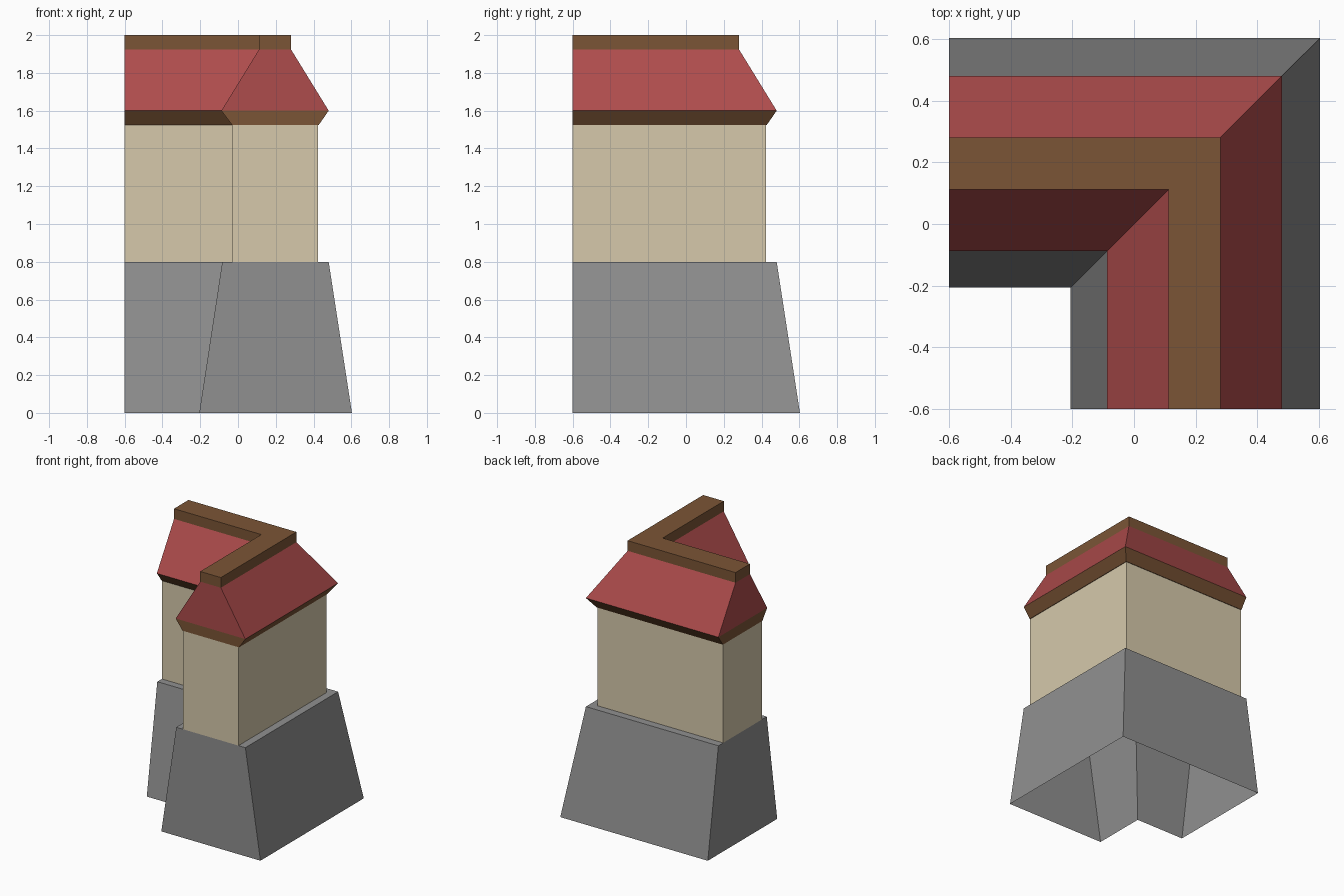
import bpy
import bmesh

cube = bpy.data.objects.get("Cube")
if cube:
    bpy.data.objects.remove(cube, do_unlink=True)

END = -0.6  # where both wings are cut off


def material(name, srgb):
    rgba = [((c / 255 + 0.055) / 1.055) ** 2.4 for c in srgb] + [1.0]
    mat = bpy.data.materials.new(name)
    mat.use_nodes = True
    mat.diffuse_color = rgba
    bsdf = next(n for n in mat.node_tree.nodes if n.type == 'BSDF_PRINCIPLED')
    bsdf.inputs["Base Color"].default_value = rgba
    return mat


stone = material("grey stone", (144, 144, 144))
plaster = material("cream plaster", (214, 201, 171))
wood = material("brown wood", (123, 85, 54))
tiles = material("red tiles", (174, 76, 76))


def corner_sweep(name, mat, bottom, top, close_bottom=False, close_top=False):
    """Sweep a four-sided section (inner, outer, z at bottom and top) around the corner."""
    bm = bmesh.new()
    section = [(bottom[0], bottom[2]), (bottom[1], bottom[2]),
               (top[1], top[2]), (top[0], top[2])]
    rings = []
    for station in (lambda s: (END, s), lambda s: (s, s), lambda s: (s, END)):
        rings.append([bm.verts.new((*station(s), z)) for s, z in section])
    # sides of the section: 0 bottom, 1 outer, 2 top, 3 inner
    sides = [1, 3] + ([0] if close_bottom else []) + ([2] if close_top else [])
    for a, b in zip(rings, rings[1:]):
        for i in sides:
            j = (i + 1) % 4
            bm.faces.new((a[i], b[i], b[j], a[j]))
    # flat ends of the two wings
    bm.faces.new(rings[0])
    bm.faces.new(rings[-1][::-1])
    bmesh.ops.recalc_face_normals(bm, faces=bm.faces)
    # open sections: make sure the outer side faces outwards
    outer = max(bm.faces, key=lambda f: f.calc_center_median().x)
    if outer.normal.x < 0:
        bmesh.ops.reverse_faces(bm, faces=bm.faces)
    mesh = bpy.data.meshes.new(name)
    bm.to_mesh(mesh)
    bm.free()
    mesh.materials.append(mat)
    obj = bpy.data.objects.new(name, mesh)
    bpy.context.collection.objects.link(obj)
    return obj


# Sloping stone base, hollow underneath, with a ledge on top
corner_sweep("stone_base", stone, (-0.205, 0.603, 0), (-0.083, 0.48, 0.8), close_top=True)
# Upright plastered walls
corner_sweep("upper_walls", plaster, (-0.03, 0.424, 0.8), (-0.03, 0.424, 1.525))
# Flared wooden eaves
corner_sweep("eaves", wood, (-0.032, 0.428, 1.525), (-0.088, 0.48, 1.6), close_bottom=True)
# Pitched roof
corner_sweep("roof", tiles, (-0.088, 0.48, 1.6), (0.112, 0.28, 1.925))
# Flat beam along the ridge
corner_sweep("ridge_beam", wood, (0.112, 0.28, 1.925), (0.112, 0.28, 2.0), close_top=True)
